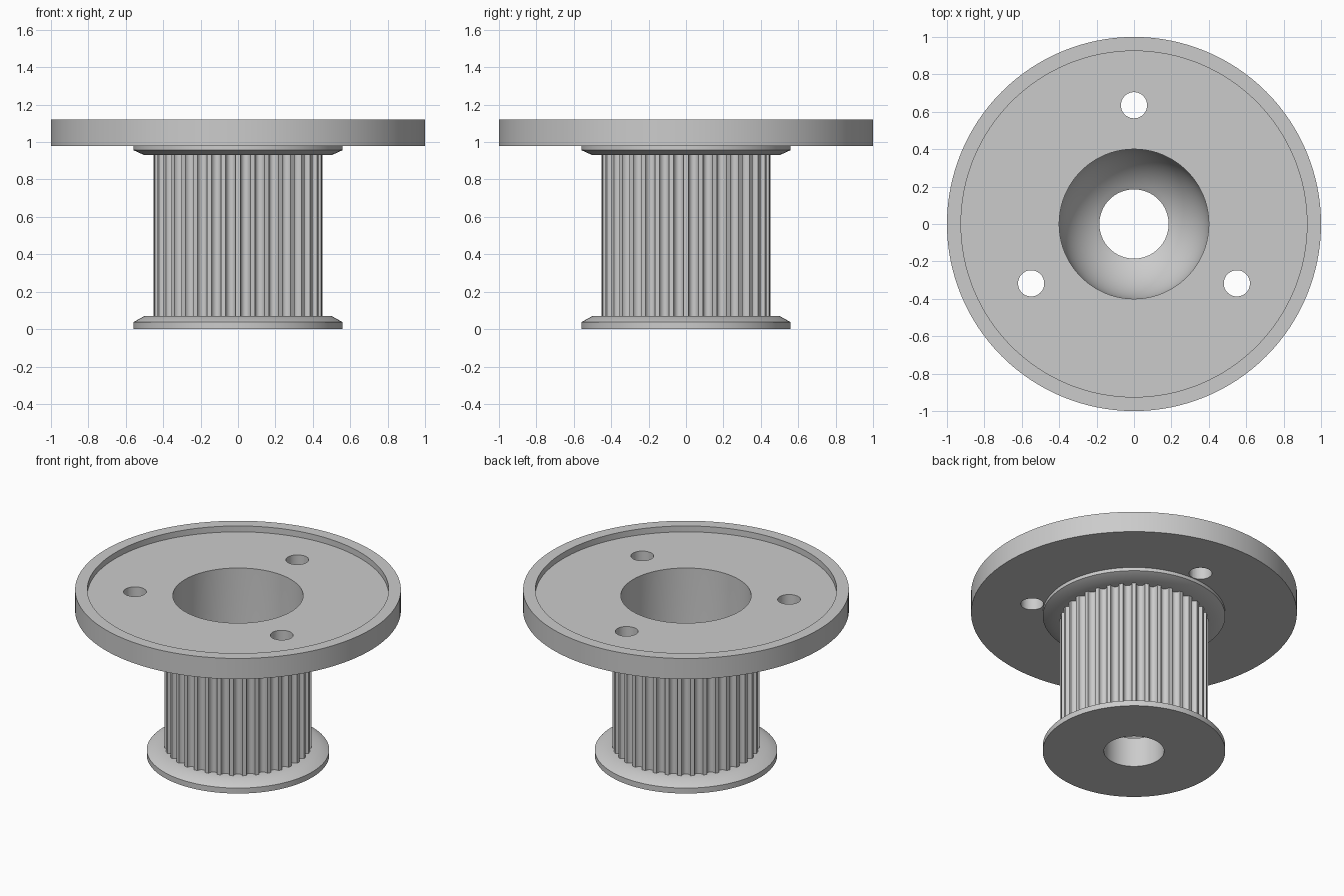
import bpy, bmesh, math
from mathutils import Matrix, Vector

cube = bpy.data.objects.get("Cube")
if cube:
    bpy.data.objects.remove(cube, do_unlink=True)

GREY = (0.6, 0.6, 0.6, 1.0)
metal = bpy.data.materials.new("plain grey")
metal.use_nodes = True
metal.diffuse_color = GREY
metal.node_tree.nodes["Principled BSDF"].inputs["Base Color"].default_value = GREY


def make_object(name, bm):
    bmesh.ops.recalc_face_normals(bm, faces=bm.faces[:])
    mesh = bpy.data.meshes.new(name)
    bm.to_mesh(mesh)
    bm.free()
    mesh.materials.append(metal)
    obj = bpy.data.objects.new(name, mesh)
    bpy.context.collection.objects.link(obj)
    return obj


def select_only(obj):
    bpy.ops.object.select_all(action='DESELECT')
    obj.select_set(True)
    bpy.context.view_layer.objects.active = obj


def lathe(name, profile, steps=128):
    """Spin a closed (radius, z) outline around the z axis."""
    bm = bmesh.new()
    verts = [bm.verts.new((r, 0, z)) for r, z in profile]
    edges = [bm.edges.new((v, verts[i - 1])) for i, v in enumerate(verts)]
    bmesh.ops.spin(bm, geom=verts + edges, cent=(0, 0, 0), axis=(0, 0, 1),
                   angle=math.tau, steps=steps, use_merge=True)
    bmesh.ops.remove_doubles(bm, verts=bm.verts[:], dist=1e-5)
    return make_object(name, bm)


# Main dimensions
HEIGHT, PLATE_Z, FLOOR_Z = 1.12, 0.98, 1.08
BORE, HOLE, FLANGE, FLANGE_TOP = 0.40, 0.185, 0.56, 0.50
LOW_Z, HIGH_Z = 0.07, 0.93
BOWL_Z = 0.555

# Body: mounting plate, both flanges, thin core and the bowl-ended bore
bowl_end = math.acos(HOLE / BORE)
bowl = [(BORE * math.cos(bowl_end * i / 14), BOWL_Z - BORE * math.sin(bowl_end * i / 14))
        for i in range(15)]
core = 0.415
profile = [(HOLE, 0), (FLANGE, 0), (FLANGE, 0.037), (FLANGE_TOP, LOW_Z), (core, LOW_Z),
           (core, HIGH_Z), (FLANGE_TOP, HIGH_Z), (FLANGE, 0.957), (FLANGE, PLATE_Z),
           (1, PLATE_Z), (1, HEIGHT), (0.925, HEIGHT), (0.925, FLOOR_Z),
           (BORE, FLOOR_Z)] + bowl
body = lathe("pulley_body", profile)

# Three screw holes through the plate
bm = bmesh.new()
for i in range(3):
    a = math.radians(90 + 120 * i)
    spot = Matrix.Translation((0.635 * math.cos(a), 0.635 * math.sin(a), 1.05))
    bmesh.ops.create_cone(bm, cap_ends=True, segments=48, radius1=0.07,
                          radius2=0.07, depth=0.4, matrix=spot)
cutter = make_object("screw_hole_cutter", bm)
cutter.hide_render = True
cut = body.modifiers.new("screw_holes", 'BOOLEAN')
cut.operation, cut.solver, cut.object = 'DIFFERENCE', 'EXACT', cutter
select_only(body)
bpy.ops.object.modifier_apply(modifier=cut.name)
bpy.data.objects.remove(cutter, do_unlink=True)

# Toothed drum: rounded grooves between narrow lands
TEETH, TIP, DEPTH, HALF, CUTS = 36, 0.453, 0.03, 0.059, 10
outline = []
for tooth in range(TEETH):
    middle = math.tau * (tooth + 0.5) / TEETH
    for k in range(CUTS + 1):
        t = -math.cos(math.pi * k / CUTS)
        r = TIP - DEPTH * math.sqrt(max(0, 1 - t * t))
        a = middle + HALF * t
        outline.append(Vector((r * math.cos(a), r * math.sin(a), 0)))
bm = bmesh.new()
rings = [[bm.verts.new(p + Vector((0, 0, z))) for p in outline] for z in (LOW_Z, HIGH_Z)]
low, high = rings
for i in range(len(outline)):
    bm.faces.new((low[i - 1], low[i], high[i], high[i - 1]))
drum = make_object("toothed_drum", bm)

for obj in (body, drum):
    select_only(obj)
    bpy.ops.object.shade_smooth_by_angle(angle=math.radians(30))
